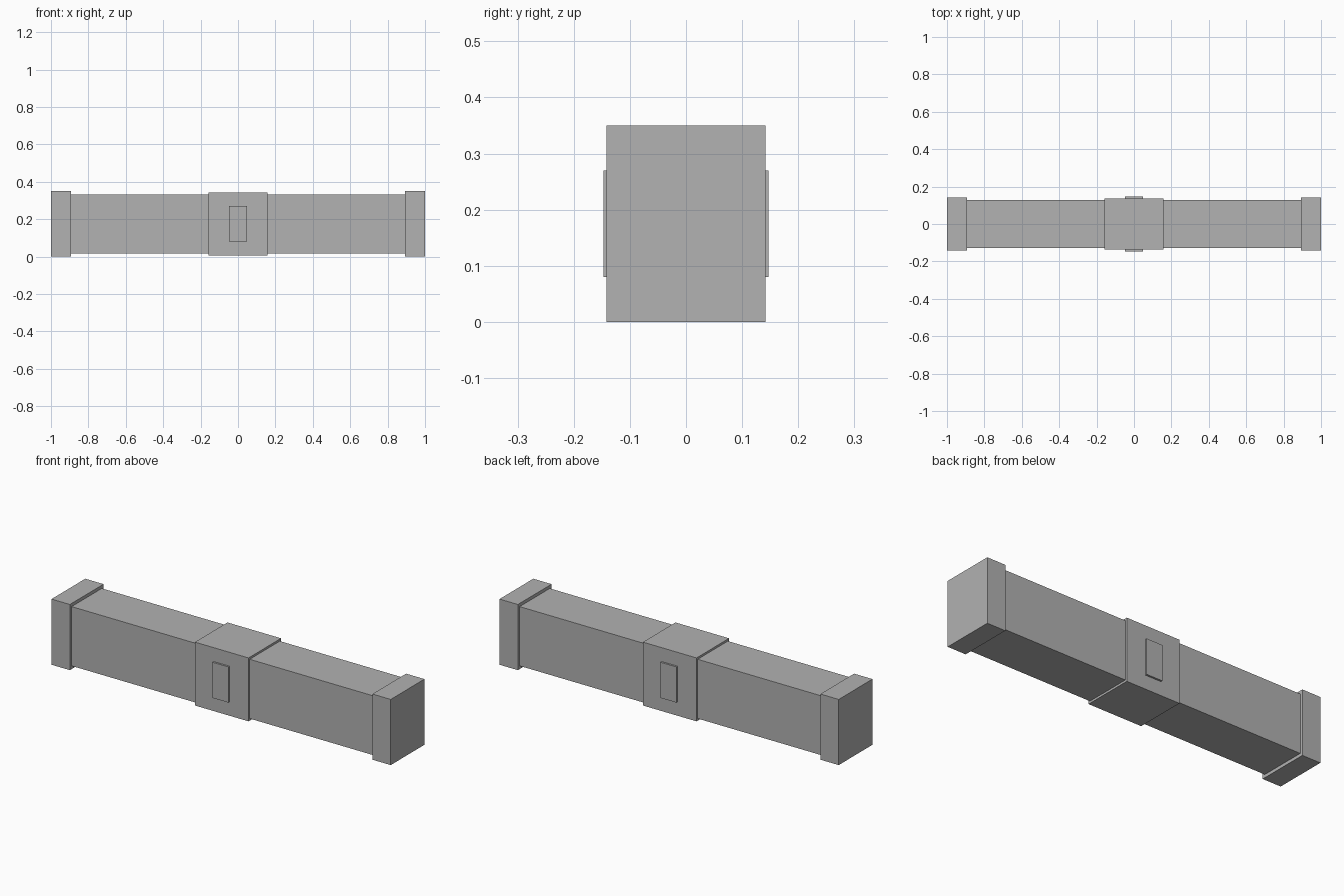
import bpy
import bmesh
from mathutils import Matrix, Vector

cube = bpy.data.objects.get("Cube")
if cube:
    bpy.data.objects.remove(cube, do_unlink=True)

GREY = (0.445, 0.445, 0.445, 1)
grey = bpy.data.materials.new("plain_grey")
grey.use_nodes = True
grey.diffuse_color = GREY
grey.node_tree.nodes["Principled BSDF"].inputs["Base Color"].default_value = GREY

MID_Z = 0.175


def box(name, size, x=0, y=0):
    """Flat-faced box centred on the beam axis."""
    bm = bmesh.new()
    bmesh.ops.create_cube(bm, size=1)
    bmesh.ops.transform(bm, matrix=Matrix.Diagonal(Vector(size)).to_4x4(), verts=bm.verts)
    mesh = bpy.data.meshes.new(name)
    bm.to_mesh(mesh)
    bm.free()
    mesh.materials.append(grey)
    obj = bpy.data.objects.new(name, mesh)
    obj.location = (x, y, MID_Z)
    bpy.context.collection.objects.link(obj)
    return obj


# Long beam and the collar around its middle
box("beam", (1.9, 0.254, 0.316))
box("middle_collar", (0.316, 0.274, 0.338))

# End caps
for side, sign in (("left", 1), ("right", -1)):
    box(side + "_end_cap", (0.108, 0.284, 0.35), x=sign * 0.946)

# Raised panels on both faces of the collar
for side, sign in (("front", -1), ("back", 1)):
    box(side + "_panel", (0.094, 0.02, 0.19), y=sign * 0.137)
